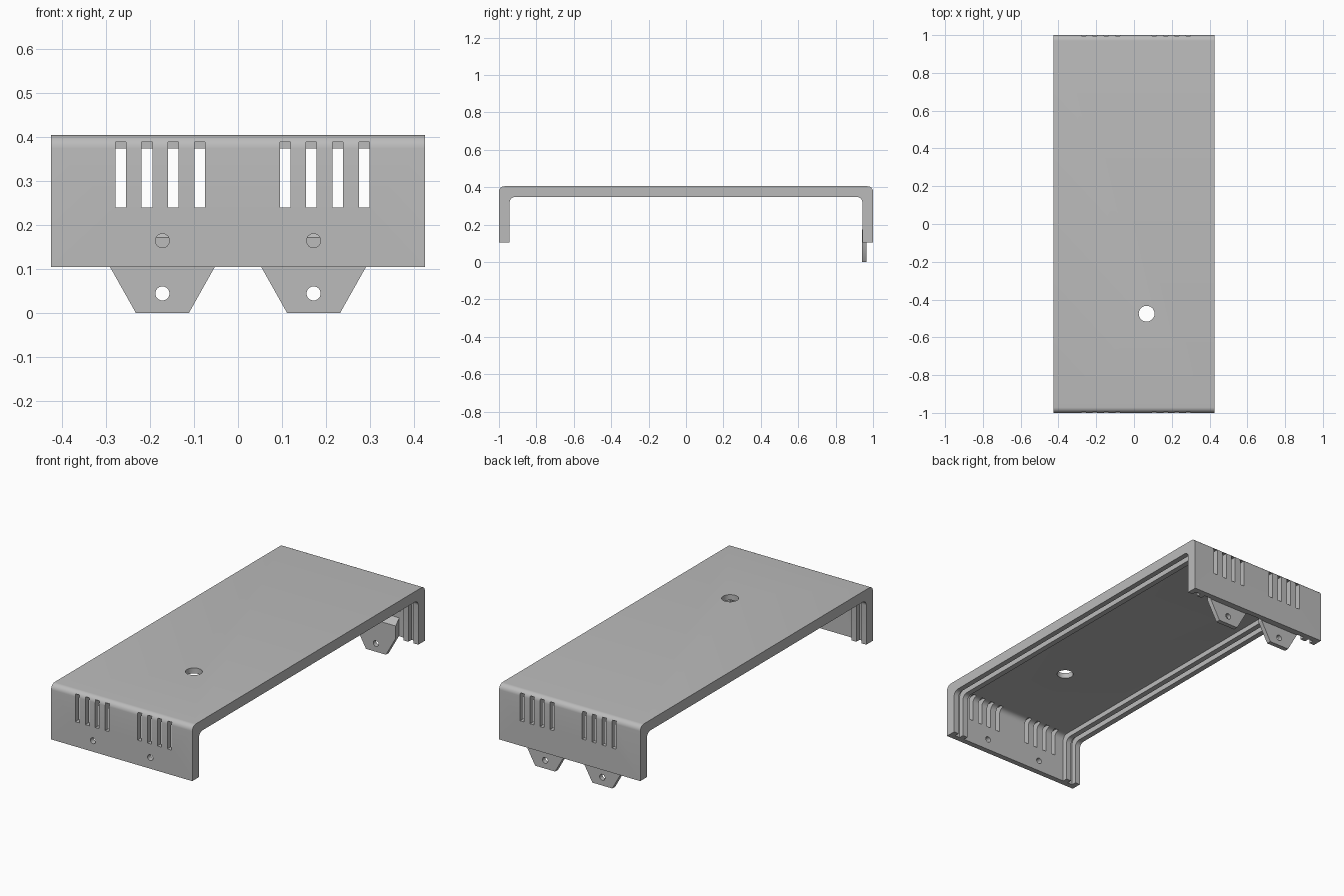
import bpy, bmesh, math

if "Cube" in bpy.data.objects:
    bpy.data.objects.remove(bpy.data.objects["Cube"], do_unlink=True)

WIDTH, TOP, BOTTOM = 0.425, 0.405, 0.105
WALL, RIB = 0.03, 0.057
FILLET = 0.03

grey = bpy.data.materials.new("plain grey")
grey.use_nodes = True
grey.diffuse_color = (0.5, 0.5, 0.5, 1)
grey.node_tree.nodes["Principled BSDF"].inputs["Base Color"].default_value = (0.5, 0.5, 0.5, 1)


def prism(name, points, axis, start, end):
    """Extrude a 2D outline along x (points are y, z) or y (points are x, z)."""
    bm = bmesh.new()
    verts = [bm.verts.new((start, a, b) if axis == "x" else (a, start, b)) for a, b in points]
    face = bm.faces.new(verts)
    new = bmesh.ops.extrude_face_region(bm, geom=[face])["geom"]
    shift = (end - start, 0, 0) if axis == "x" else (0, end - start, 0)
    bmesh.ops.translate(bm, vec=shift, verts=[v for v in new if isinstance(v, bmesh.types.BMVert)])
    bmesh.ops.recalc_face_normals(bm, faces=bm.faces)
    mesh = bpy.data.meshes.new(name)
    bm.to_mesh(mesh)
    bm.free()
    mesh.materials.append(grey)
    obj = bpy.data.objects.new(name, mesh)
    bpy.context.collection.objects.link(obj)
    return obj


def box(name, x0, x1, y0, y1, z0, z1):
    return prism(name, [(y0, z0), (y1, z0), (y1, z1), (y0, z1)], "x", x0, x1)


def drill(radius, location, rotation=(0, 0, 0)):
    bpy.ops.mesh.primitive_cylinder_add(vertices=24, radius=radius, depth=0.2,
                                        location=location, rotation=rotation)
    return bpy.context.object


def combine(target, tool, operation="DIFFERENCE"):
    mod = target.modifiers.new("combine", "BOOLEAN")
    mod.operation, mod.solver, mod.object = operation, "EXACT", tool
    bpy.ops.object.select_all(action="DESELECT")
    bpy.context.view_layer.objects.active = target
    target.select_set(True)
    bpy.ops.object.modifier_apply(modifier=mod.name)
    bpy.data.objects.remove(tool, do_unlink=True)


def smooth(obj):
    bpy.ops.object.select_all(action="DESELECT")
    bpy.context.view_layer.objects.active = obj
    obj.select_set(True)
    bpy.ops.object.shade_smooth_by_angle(angle=math.radians(30))


def arch(inset, floor, steps=8):
    """Rounded arch outline in y, z, running from the front foot to the back foot."""
    y, z = 1 - inset, TOP - inset
    half = [(y, floor)]
    for i in range(steps + 1):
        a = math.pi / 2 * i / steps
        half.append((y - FILLET + FILLET * math.cos(a), z - FILLET + FILLET * math.sin(a)))
    return [(-p, q) for p, q in half] + half[::-1]


# Cover: a thick bent arch, hollowed to leave edge rims and guide ribs
cover = prism("cover", arch(0, BOTTOM) + arch(RIB, BOTTOM)[::-1], "x", -WIDTH, WIDTH)
for x0, x1 in ((-0.395, -0.365), (-0.335, 0.335), (0.365, 0.395)):
    combine(cover, prism("hollow", arch(WALL, 0.0), "x", x0, x1))

# Vent slots through both end walls
for side in (-1, 1):
    for first in (-0.267, 0.107):
        for i in range(4):
            x = first + 0.06 * i
            y0, y1 = sorted((side * 0.94, side * 1.1))
            combine(cover, box("slot", x - 0.012, x + 0.012, y0, y1, 0.24, 0.39))

# Screw holes in the front wall and a round hole in the top
for x in (-0.172, 0.172):
    combine(cover, drill(0.016, (x, -1, 0.165), (math.pi / 2, 0, 0)))
combine(cover, drill(0.042, (0.067, -0.475, 0.39)))
smooth(cover)

# Mounting tabs hanging from the inside of the back wall
for x, name in ((-0.172, "right_mounting_tab"), (0.172, "left_mounting_tab")):
    tab = prism(name, [(x - 0.06, 0), (x + 0.06, 0), (x + 0.119, BOTTOM), (x - 0.119, BOTTOM)],
                "y", 0.94, 0.965)
    block = prism("tab_block", [(0.94, BOTTOM), (0.97, BOTTOM), (0.97, 0.205), (0.94, 0.172)],
                  "x", x - 0.119, x + 0.119)
    combine(tab, block, "UNION")
    combine(tab, drill(0.016, (x, 0.95, 0.045), (math.pi / 2, 0, 0)))
    smooth(tab)
